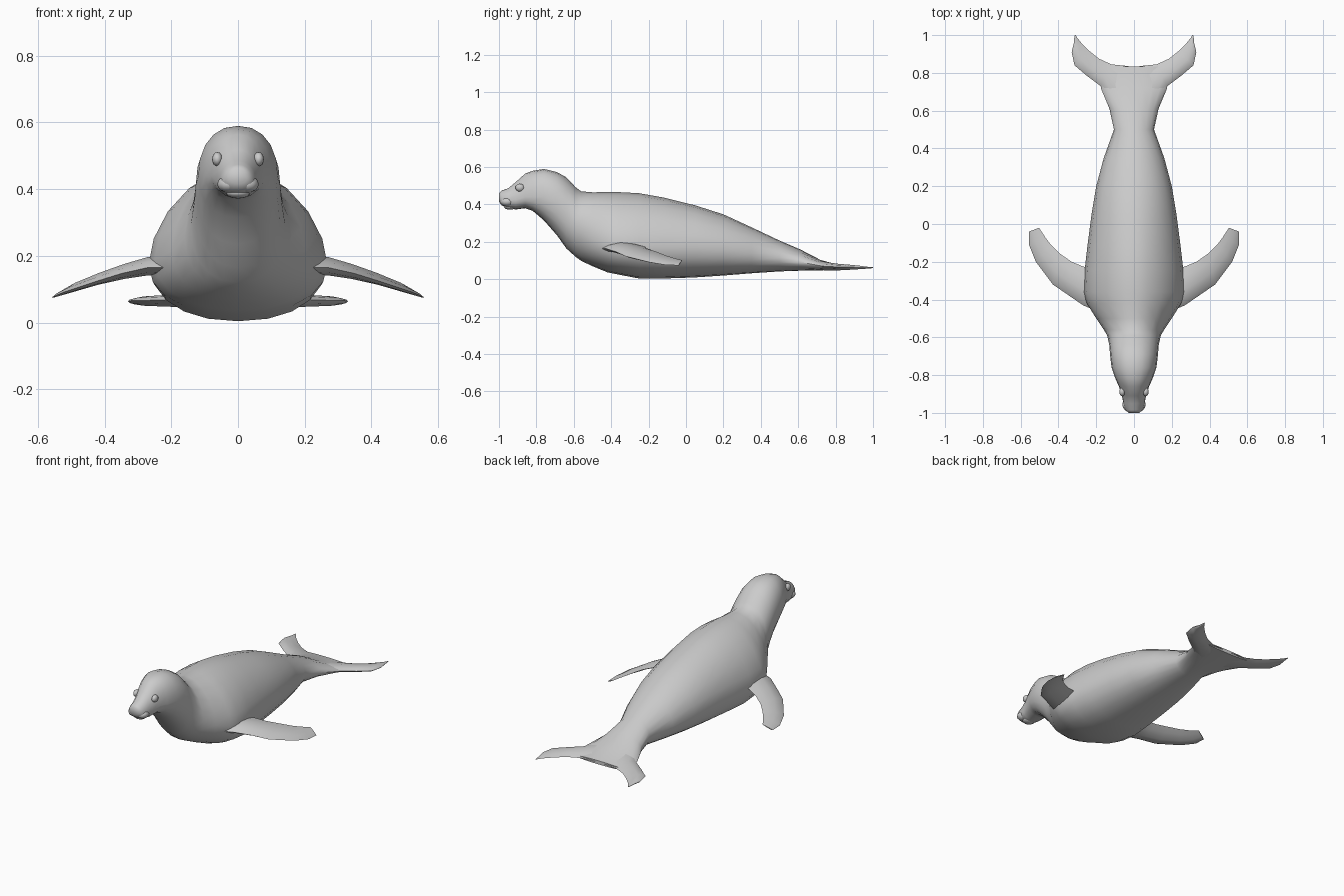
import bpy, bmesh, math
from mathutils import Vector

grey = bpy.data.materials.new("seal grey")
grey.diffuse_color = (0.6, 0.6, 0.6, 1)


def finish(name, bm, mirror=False, angle=50):
    bmesh.ops.recalc_face_normals(bm, faces=bm.faces)
    mesh = bpy.data.meshes.new(name)
    bm.to_mesh(mesh)
    bm.free()
    mesh.materials.append(grey)
    ob = bpy.data.objects.new(name, mesh)
    bpy.context.collection.objects.link(ob)
    bpy.ops.object.select_all(action='DESELECT')
    ob.select_set(True)
    bpy.context.view_layer.objects.active = ob
    bpy.ops.object.shade_smooth_by_angle(angle=math.radians(angle))
    if mirror:
        ob.modifiers.new("mirror", 'MIRROR').use_mirror_merge = False
    return ob


def loft(name, rings, **kw):
    bm = bmesh.new()
    loops = [[bm.verts.new(p) for p in r] for r in rings]
    for a, b in zip(loops, loops[1:]):
        for i in range(len(a)):
            j = (i + 1) % len(a)
            bm.faces.new((a[i], a[j], b[j], b[i]))
    bm.faces.new(loops[0])
    bm.faces.new(loops[-1])
    return finish(name, bm, **kw)


def power(v, e):
    return math.copysign(abs(v) ** (2 / e), v)


def body_ring(y, w, low, mid, top, e, n=20):
    ring = []
    for i in range(n):
        c, s = math.cos(2 * math.pi * i / n), math.sin(2 * math.pi * i / n)
        k = e if s > 0 else 2.2
        h = top - mid if s > 0 else mid - low
        ring.append((w * power(c, k), y, mid + h * power(s, k)))
    return ring


def blade_ring(lead, trail, thick):
    # lens section between a leading and a trailing edge point
    a, b = Vector(lead), Vector(trail)
    shape = [(0, 0), (.12, .6), (.4, 1), (.75, .6), (1, 0),
             (.75, -.6), (.4, -1), (.12, -.6)]
    return [a.lerp(b, t) + Vector((0, 0, h * thick / 2)) for t, h in shape]


# body, nose to tail: y, half width, bottom, widest height, top, roundness
stations = [
    (-1.00, .028, .415, .437, .460, 2.2),
    (-.985, .046, .395, .425, .474, 2.1),
    (-.95, .056, .380, .420, .487, 2.0),
    (-.91, .064, .373, .425, .520, 2.0),
    (-.86, .080, .380, .440, .565, 2.1),
    (-.82, .098, .366, .440, .580, 2.2),
    (-.76, .119, .315, .440, .590, 2.2),
    (-.69, .127, .235, .410, .573, 2.2),
    (-.64, .131, .165, .360, .545, 2.1),
    (-.59, .142, .120, .290, .492, 2.0),
    (-.56, .160, .098, .255, .470, 1.9),
    (-.50, .200, .070, .215, .465, 1.8),
    (-.42, .250, .037, .190, .466, 1.75),
    (-.36, .268, .025, .175, .466, 1.75),
    (-.25, .262, .004, .170, .460, 1.8),
    (-.12, .247, .004, .170, .437, 1.85),
    (.05, .225, .010, .170, .395, 1.9),
    (.20, .200, .020, .160, .347, 1.95),
    (.35, .160, .032, .140, .278, 2.0),
    (.50, .106, .042, .115, .207, 2.0),
    (.61, .130, .046, .092, .160, 1.8),
    (.72, .176, .048, .072, .103, 1.8),
    (.835, .16, .050, .062, .072, 2.0),
]
loft("body", [body_ring(*s) for s in stations])

# tail flukes
flukes = [
    ((.10, .60, .085), (.03, .836, .062), .050),
    ((.177, .73, .070), (.12, .845, .062), .042),
    ((.25, .785, .067), (.185, .875, .062), .034),
    ((.315, .84, .066), (.235, .915, .062), .028),
    ((.33, .91, .064), (.28, .96, .062), .018),
    ((.318, .96, .062), (.300, .985, .062), .010),
    ((.315, .998, .062), (.308, 1.00, .062), .005),
]
loft("tail_fluke", [blade_ring(*f) for f in flukes], mirror=True)

# front flippers
flippers = [
    ((.20, -.46, .165), (.19, -.25, .175), .06),
    ((.27, -.43, .165), (.27, -.225, .175), .055),
    ((.35, -.375, .147), (.33, -.20, .162), .045),
    ((.43, -.32, .122), (.395, -.155, .146), .035),
    ((.52, -.20, .092), (.44, -.11, .128), .026),
    ((.556, -.11, .077), (.470, -.07, .115), .016),
    ((.556, -.04, .074), (.503, -.02, .102), .006),
]
loft("front_flipper", [blade_ring(*f) for f in flippers], mirror=True)


def ball(name, centre, size, mirror=False):
    bm = bmesh.new()
    bmesh.ops.create_uvsphere(bm, u_segments=12, v_segments=8, radius=1)
    for v in bm.verts:
        v.co = Vector(centre) + Vector(a * b for a, b in zip(v.co, size))
    return finish(name, bm, mirror=mirror)


# eyes, cheek pads and chin
ball("eye", (.062, -.888, .490), (.016, .024, .021), True)
ball("cheek_pad", (.028, -.955, .415), (.034, .038, .026), True)
ball("chin", (0, -.94, .390), (.038, .035, .018))
